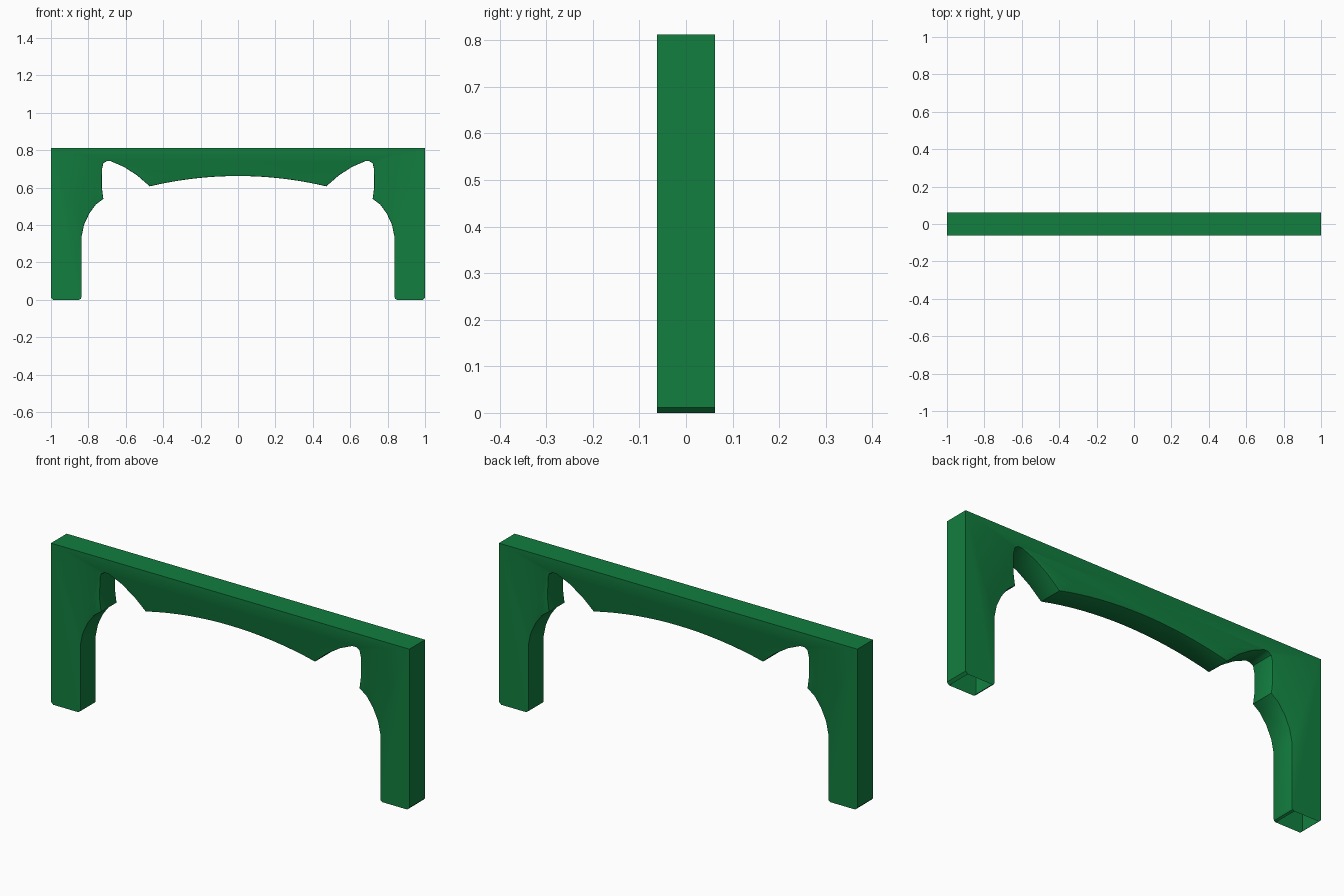
import bpy, bmesh, math

if "Cube" in bpy.data.objects:
    bpy.data.objects.remove(bpy.data.objects["Cube"])

HALF_DEPTH = 0.0625

# Left half of the outline (x, z), from top corner round the leg to mid-span
outer = [(-1, 0.812), (-1, 0.012), (-0.988, 0)]
inner = [(-0.85, 0), (-0.84, 0.005), (-0.836, 0.018), (-0.836, 0.34),
         (-0.823, 0.402), (-0.795, 0.462), (-0.76, 0.51), (-0.72, 0.54),
         (-0.728, 0.6), (-0.727, 0.70), (-0.72, 0.73), (-0.702, 0.741),
         (-0.68, 0.741), (-0.61, 0.711), (-0.54, 0.666), (-0.472, 0.607)]

# Shallow middle arch
half, rise = 0.472, 0.055
radius = (half**2 + rise**2) / (2 * rise)
for i in range(1, 9):
    x = -half + half * i / 8
    inner.append((x, 0.662 - radius + math.sqrt(radius**2 - x**2)))

left = outer + inner
outline = left + [(-x, z) for x, z in reversed(left[:-1])]
n = len(outline)

# Extrude the outline into a board
bm = bmesh.new()
front = [bm.verts.new((x, -HALF_DEPTH, z)) for x, z in outline]
back = [bm.verts.new((x, HALF_DEPTH, z)) for x, z in outline]
bm.faces.new(front)
bm.faces.new(back[::-1])
for i in range(n):
    j = (i + 1) % n
    bm.faces.new((front[i], back[i], back[j], front[j]))
bmesh.ops.recalc_face_normals(bm, faces=bm.faces[:])

# Soften the rims of the cut-out
first, last = len(outer) + 2, n - len(outer) - 3
rims = [bm.edges.get((ring[i], ring[i + 1]))
        for ring in (front, back) for i in range(first, last)]
bmesh.ops.bevel(bm, geom=rims, offset=0.007, segments=2, profile=0.5,
                affect='EDGES', clamp_overlap=True)

# The feet are open underneath
bm.normal_update()
feet = [f for f in bm.faces
        if f.normal.z < -0.95 and f.calc_center_median().z < 0.003]
bmesh.ops.delete(bm, geom=feet, context='FACES')

mesh = bpy.data.meshes.new("arch_panel")
bm.to_mesh(mesh)
bm.free()
arch = bpy.data.objects.new("arch_panel", mesh)
bpy.context.collection.objects.link(arch)

# Green finish
green = bpy.data.materials.new("green")
green.diffuse_color = (0.006, 0.21, 0.05, 1)
green.use_nodes = True
green.node_tree.nodes["Principled BSDF"].inputs["Base Color"].default_value = green.diffuse_color
mesh.materials.append(green)

bpy.context.view_layer.objects.active = arch
arch.select_set(True)
bpy.ops.object.shade_smooth_by_angle(angle=math.radians(30))
